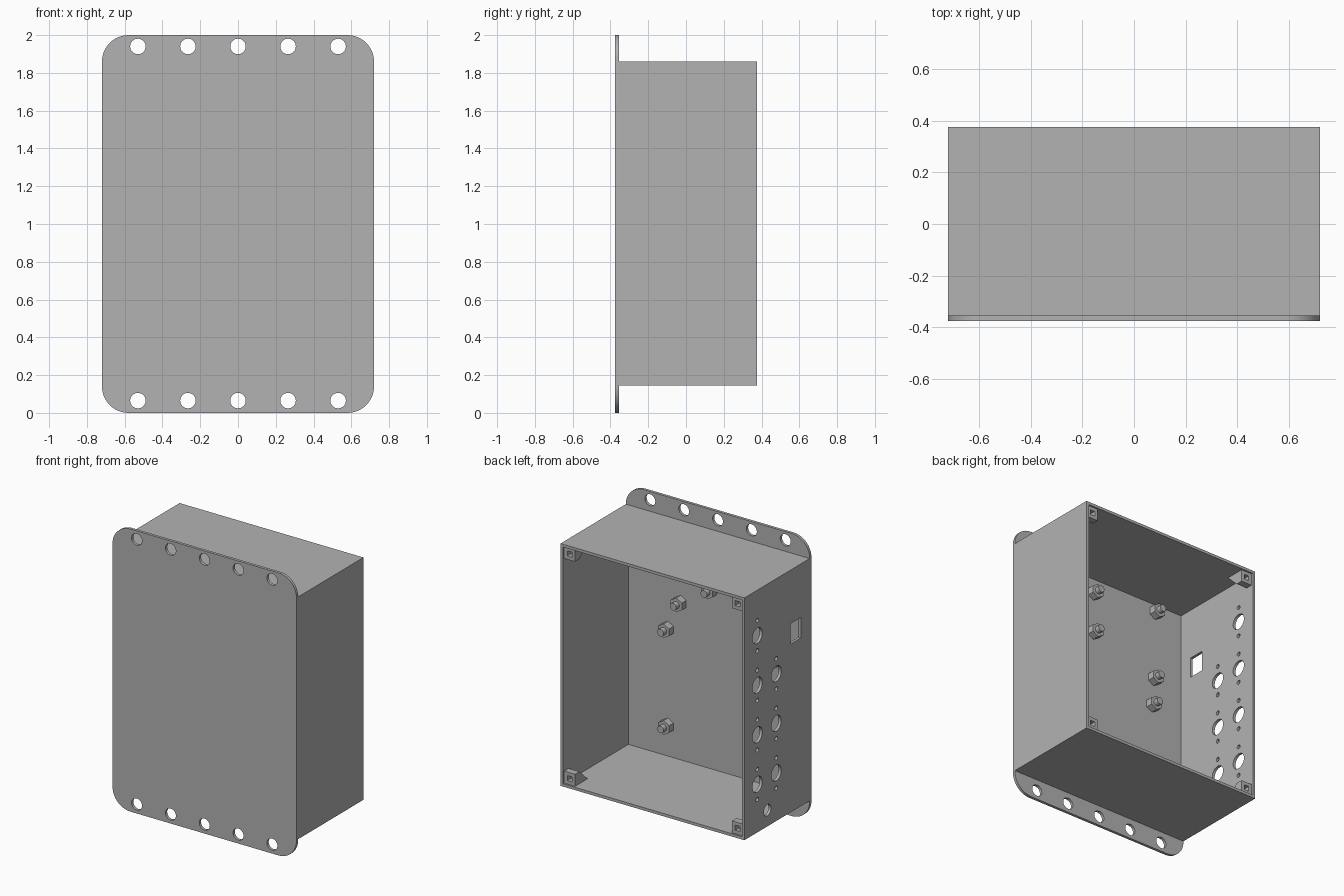
import bpy, bmesh
from math import radians
from mathutils import Matrix, Vector

cube = bpy.data.objects.get("Cube")
if cube:
    bpy.data.objects.remove(cube, do_unlink=True)

grey = bpy.data.materials.new("light_grey")
grey.use_nodes = True
grey.diffuse_color = (0.448, 0.448, 0.448, 1)
grey.node_tree.nodes["Principled BSDF"].inputs["Base Color"].default_value = grey.diffuse_color

# Main dimensions
HALF_W, BACK, FLOOR, FRONT = 0.72, 0.375, -0.355, -0.375
LOW, HIGH, WALL = 0.145, 1.86, 0.02
MID = (LOW + HIGH) / 2


def add_box(bm, lo, hi):
    lo, hi = Vector(lo), Vector(hi)
    m = Matrix.Translation((lo + hi) / 2) @ Matrix.Diagonal((*(hi - lo), 1))
    return bmesh.ops.create_cube(bm, size=1, matrix=m)["verts"]


def add_rod(bm, centre, radius, depth, axis, sides=32):
    turn = Matrix.Rotation(radians(90), 4, "X" if axis == "Y" else "Y")
    bmesh.ops.create_cone(bm, cap_ends=True, segments=sides, radius1=radius, radius2=radius,
                          depth=depth, matrix=Matrix.Translation(centre) @ turn)


def make(name, bm):
    bmesh.ops.recalc_face_normals(bm, faces=bm.faces[:])
    mesh = bpy.data.meshes.new(name)
    bm.to_mesh(mesh)
    bm.free()
    mesh.materials.append(grey)
    obj = bpy.data.objects.new(name, mesh)
    bpy.context.collection.objects.link(obj)
    return obj


def select(obj):
    bpy.ops.object.select_all(action="DESELECT")
    obj.select_set(True)
    bpy.context.view_layer.objects.active = obj


def cut(obj, bm):
    cutter = make("cutter", bm)
    cutter.hide_render = True
    mod = obj.modifiers.new("cut", "BOOLEAN")
    mod.operation, mod.solver, mod.object = "DIFFERENCE", "EXACT", cutter
    select(obj)
    bpy.ops.object.modifier_apply(modifier=mod.name)
    bpy.data.objects.remove(cutter, do_unlink=True)


def smooth(obj):
    select(obj)
    bpy.ops.object.shade_smooth_by_angle(angle=radians(30))


# Mounting plate with rounded corners and two rows of holes
bm = bmesh.new()
add_box(bm, (-HALF_W, FRONT, 0), (HALF_W, FLOOR, 2))
corners = [e for e in bm.edges if abs(e.verts[0].co.y - e.verts[1].co.y) > 0.01]
bmesh.ops.bevel(bm, geom=corners, offset=0.14, segments=12, profile=0.5, affect="EDGES")
plate = make("mounting_plate", bm)
bm = bmesh.new()
for i in range(-2, 3):
    for z in (0.065, 1.94):
        add_rod(bm, (i * 0.265, FRONT, z), 0.041, 0.2, "Y")
cut(plate, bm)
smooth(plate)

# Four walls, open at the back
bm = bmesh.new()
add_box(bm, (-HALF_W, FLOOR, LOW), (HALF_W, BACK, HIGH))
walls = make("case_walls", bm)
bm = bmesh.new()
add_box(bm, (WALL - HALF_W, FLOOR - 0.1, LOW + WALL), (HALF_W - WALL, BACK + 0.1, HIGH - WALL))
cut(walls, bm)

# Connector holes, each with a screw hole above and below
bm = bmesh.new()
wall_x = WALL / 2 - HALF_W
for y, rows in ((0.23, 4), (0.018, 3)):
    for row in range(rows):
        z = 0.485 + row * 0.351
        add_rod(bm, (wall_x, y, z), 0.055, 0.1, "X")
        for side in (-1, 1):
            add_rod(bm, (wall_x, y, z + side * 0.107), 0.015, 0.1, "X", 16)
add_rod(bm, (wall_x, 0.118, 0.26), 0.04, 0.1, "X")
# Square socket opening
add_box(bm, (wall_x - 0.05, -0.26, 1.335), (wall_x + 0.05, -0.14, 1.48))
cut(walls, bm)
smooth(walls)

# Corner blocks for the lid screws, tapering back to the top and bottom walls
for sx, side in ((1, "left"), (-1, "right")):
    for sz, level in ((1, "top"), (-1, "bottom")):
        x_out, x_in = sx * (HALF_W - WALL), sx * (HALF_W - 0.105)
        half_h = (HIGH - LOW) / 2
        z_out, z_in = MID + sz * (half_h - WALL), MID + sz * (half_h - 0.105)
        face_y = BACK - 0.012
        bm = bmesh.new()
        profile = [(face_y, z_out), (face_y, z_in), (face_y - 0.05, z_in), (face_y - 0.14, z_out)]
        face = bm.faces.new([bm.verts.new((x_out, y, z)) for y, z in profile])
        new = bmesh.ops.extrude_face_region(bm, geom=[face])["geom"]
        bmesh.ops.translate(bm, vec=(x_in - x_out, 0, 0),
                            verts=[v for v in new if isinstance(v, bmesh.types.BMVert)])
        block = make(f"corner_block_{level}_{side}", bm)
        bm = bmesh.new()
        x, z = (x_out + x_in) / 2, (z_out + z_in) / 2
        add_box(bm, (x - 0.018, face_y - 0.04, z - 0.018), (x + 0.018, face_y + 0.1, z + 0.018))
        cut(block, bm)

# Hexagonal standoffs with round pins for the circuit boards
spots = [(-0.477, 1.78), (-0.465, 1.276), (0.05, 1.73), (0.05, 1.435),
         (0.39, 1.07), (0.39, 0.385), (-0.45, 1.07), (-0.45, 0.385),
         (0.29, 1.28), (0.29, 1.73)]
for n, (x, z) in enumerate(spots, 1):
    bm = bmesh.new()
    add_rod(bm, (x, FLOOR + 0.025, z), 0.05, 0.05, "Y", 6)
    add_rod(bm, (x, FLOOR + 0.0425, z), 0.025, 0.085, "Y", 20)
    smooth(make(f"standoff_{n}", bm))
